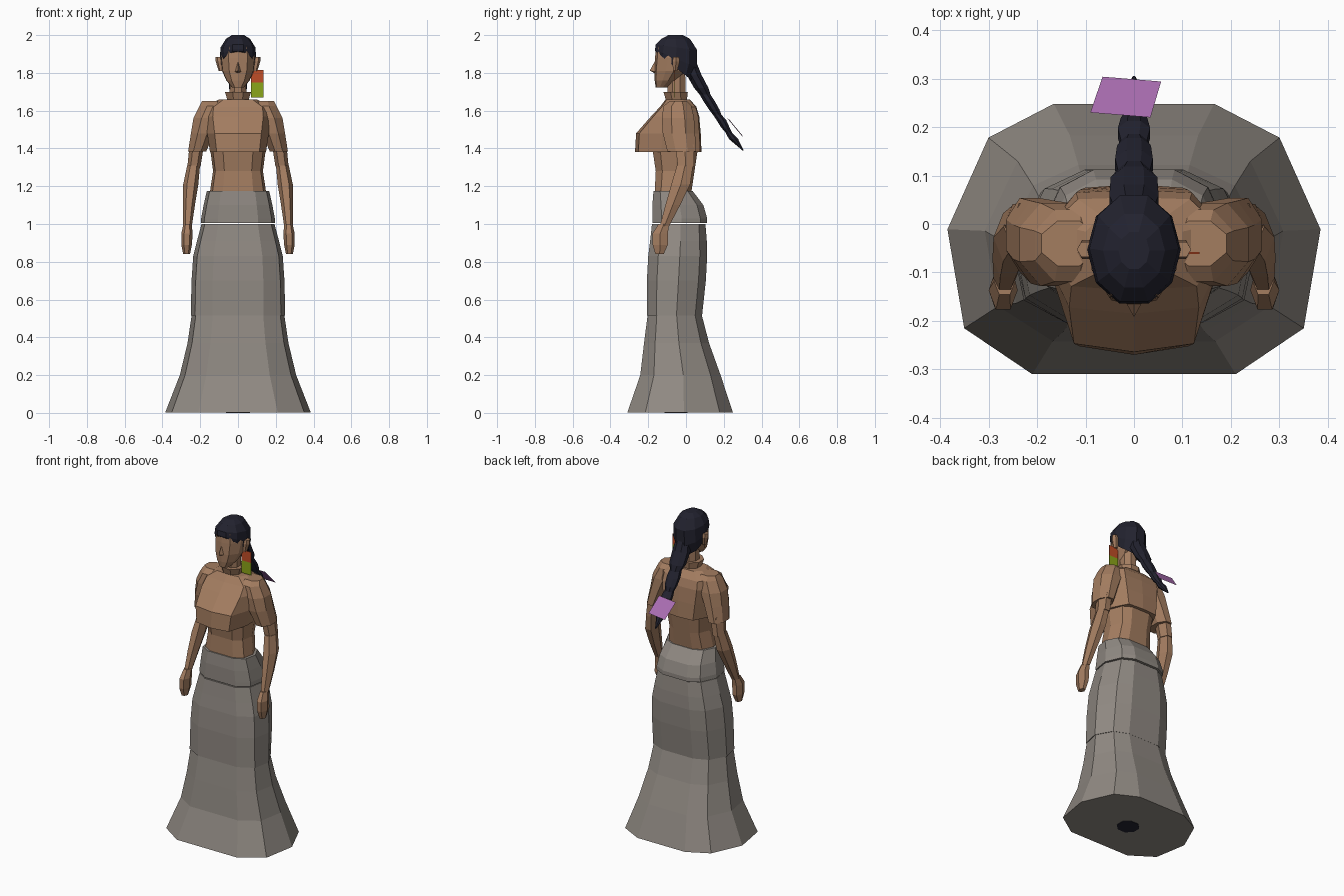
import bpy, bmesh, math


def material(name, r, g, b):
    m = bpy.data.materials.new(name)
    m.diffuse_color = (r, g, b, 1)
    return m


SKIN = material("warm_skin", 0.37, 0.205, 0.118)
CLOTH = material("grey_cloth", 0.28, 0.253, 0.226)
HAIR = material("dark_hair", 0.016, 0.016, 0.028)
LILAC = material("lilac_ribbon", 0.42, 0.16, 0.46)
RED = material("red_orange", 0.53, 0.075, 0.02)
GREEN = material("leaf_green", 0.26, 0.38, 0.01)


def mesh_object(name, verts, faces, mat):
    me = bpy.data.meshes.new(name)
    me.from_pydata(verts, [], faces)
    bm = bmesh.new()
    bm.from_mesh(me)
    bmesh.ops.recalc_face_normals(bm, faces=bm.faces)
    bm.to_mesh(me)
    bm.free()
    me.materials.append(mat)
    ob = bpy.data.objects.new(name, me)
    bpy.context.collection.objects.link(ob)
    return ob


def half_to_full(half):
    """Mirror a front-to-back half outline into a closed outline."""
    return half + [(-u, v) for u, v in reversed(half) if u > 1e-6]


def round_outline(n):
    return [(math.sin(a), 0.5 - 0.5 * math.cos(a))
            for a in [2 * math.pi * (i + 0.5) / n for i in range(n)]]


def loft(name, rings, outline, mat, side=1):
    """Ring: z, half width, front y, back y, optional centre x, optional drop towards the back."""
    verts, faces, n = [], [], len(outline)
    for ring in rings:
        z, hw, y0, y1, cx, drop = (list(ring) + [0, 0])[:6]
        verts += [(side * (cx + u * hw), y0 + v * (y1 - y0), z - drop * (v - 0.5))
                  for u, v in outline]
    for r in range(len(rings) - 1):
        for i in range(n):
            j = (i + 1) % n
            faces.append((r * n + i, r * n + j, (r + 1) * n + j, (r + 1) * n + i))
    faces.append(tuple(range(n)))
    faces.append(tuple(range((len(rings) - 1) * n, len(rings) * n)))
    return mesh_object(name, verts, faces, mat)


SKIRT = half_to_full([(0.545, 0), (0.91, 0.17), (1, 0.536), (0.78, 0.875), (0.43, 1)])
BUST = half_to_full([(0, 0), (0.76, 0.05), (1, 0.4), (1, 0.72), (0.68, 0.98), (0, 1)])
FACE = half_to_full([(0, 0), (0.55, 0.06), (0.95, 0.35), (1, 0.6), (0.6, 0.93), (0, 1)])
OCT, HEX = round_outline(8), round_outline(6)

# Three-tier skirt
loft("skirt_flare", [(0.003, 0.385, -0.31, 0.248), (0.2, 0.308, -0.242, 0.183),
                     (0.37, 0.267, -0.222, 0.122), (0.52, 0.245, -0.203, 0.083)], SKIRT, CLOTH)
loft("skirt_middle", [(0.515, 0.25, -0.207, 0.085), (0.7, 0.246, -0.207, 0.105),
                      (0.83, 0.237, -0.2, 0.112), (0.91, 0.217, -0.19, 0.11),
                      (1.0, 0.193, -0.18, 0.103)], SKIRT, CLOTH)
loft("skirt_waist", [(1.005, 0.197, -0.178, 0.112), (1.03, 0.195, -0.178, 0.112),
                     (1.1, 0.182, -0.178, 0.092), (1.175, 0.165, -0.172, 0.035)], SKIRT, CLOTH)
loft("base_peg", [(0, 0.068, -0.118, 0.012), (0.006, 0.068, -0.118, 0.012)], OCT, HAIR)

# Torso and chest
loft("waist", [(1.1, 0.155, -0.165, 0.03), (1.18, 0.147, -0.165, 0.03),
               (1.28, 0.132, -0.16, 0.045), (1.38, 0.145, -0.175, 0.06),
               (1.43, 0.14, -0.17, 0.06)], SKIRT, SKIN)
loft("chest", [(1.38, 0.148, -0.27, 0.082), (1.48, 0.163, -0.264, 0.078),
               (1.57, 0.176, -0.185, 0.07), (1.62, 0.17, -0.138, 0.055),
               (1.66, 0.1, -0.108, 0.02)], BUST, SKIN)
loft("collar", [(1.63, 0.078, -0.115, 0.02), (1.66, 0.062, -0.112, 0.01),
                (1.7, 0.075, -0.125, 0.015)], OCT, SKIN)
loft("neck", [(1.66, 0.048, -0.1, 0.0), (1.8, 0.046, -0.105, 0.0)], OCT, SKIN)

# Sleeves, arms, hands and ears on both sides
for side, label in ((1, "left"), (-1, "right")):
    loft(label + "_sleeve", [(1.65, 0.06, -0.09, 0.01, 0.135), (1.625, 0.075, -0.125, 0.035, 0.135),
                             (1.56, 0.08, -0.135, 0.05, 0.162), (1.48, 0.066, -0.13, 0.055, 0.188),
                             (1.385, 0.052, -0.105, 0.06, 0.216)], OCT, SKIN, side)
    loft(label + "_upper_arm", [(1.42, 0.038, -0.065, 0.05, 0.218),
                                (1.305, 0.035, -0.05, 0.048, 0.233)], HEX, SKIN, side)
    loft(label + "_forearm", [(1.31, 0.034, -0.055, 0.044, 0.235), (1.21, 0.04, -0.085, 0.03, 0.25),
                              (1.1, 0.032, -0.115, -0.025, 0.26),
                              (0.99, 0.023, -0.142, -0.085, 0.267)], HEX, SKIN, side)
    loft(label + "_hand", [(1.0, 0.022, -0.15, -0.085, 0.267), (0.95, 0.03, -0.183, -0.09, 0.27),
                           (0.89, 0.028, -0.183, -0.09, 0.272),
                           (0.84, 0.018, -0.165, -0.115, 0.272)], HEX, SKIN, side)
    loft(label + "_ear", [(1.81, 0.012, -0.07, -0.045, 0.09), (1.86, 0.022, -0.075, -0.03, 0.096),
                          (1.885, 0.018, -0.07, -0.035, 0.1)], HEX, SKIN, side)

# Head and nose
loft("head", [(1.722, 0.03, -0.16, -0.1), (1.76, 0.062, -0.166, -0.045), (1.81, 0.084, -0.168, 0.005),
              (1.88, 0.092, -0.164, 0.035), (1.94, 0.084, -0.158, 0.03)], FACE, SKIN)
mesh_object("nose", [(0, -0.16, 1.87), (0.018, -0.16, 1.805), (-0.018, -0.16, 1.805),
                     (0, -0.192, 1.812), (0, -0.16, 1.795)],
            [(0, 1, 3), (0, 3, 2), (1, 4, 3), (4, 2, 3), (0, 2, 4, 1)], SKIN)

# Hair cap and braid
loft("hair_cap", [(1.835, 0.09, -0.167, 0.04, 0, 0.165), (1.875, 0.097, -0.17, 0.064, 0, 0.1),
                  (1.935, 0.092, -0.166, 0.065, 0, 0.03), (1.98, 0.064, -0.135, 0.025),
                  (2.0, 0.032, -0.095, -0.015)], round_outline(10), HAIR)
loft("braid", [(1.85, 0.045, -0.01, 0.06), (1.79, 0.055, 0.0, 0.085), (1.72, 0.052, 0.04, 0.122),
               (1.685, 0.036, 0.07, 0.132), (1.65, 0.042, 0.09, 0.155), (1.605, 0.038, 0.12, 0.18),
               (1.58, 0.029, 0.14, 0.188), (1.55, 0.036, 0.16, 0.215), (1.51, 0.03, 0.185, 0.233),
               (1.485, 0.02, 0.208, 0.244), (1.45, 0.026, 0.225, 0.278),
               (1.39, 0.004, 0.298, 0.306)], OCT, HAIR)

# Ribbon plate across the braid end
mesh_object("braid_ribbon", [(-0.065, 0.304, 1.462), (0.056, 0.294, 1.468), (0.034, 0.22, 1.558),
                             (-0.09, 0.23, 1.552)], [(0, 1, 2, 3)], LILAC)

# Hanging ear ornament in two colours
for name, z0, z1, mat in (("ornament_top", 1.748, 1.815, RED), ("ornament_bottom", 1.67, 1.748, GREEN)):
    loft(name, [(z0, 0.033, -0.062, -0.058, 0.102), (z1, 0.033, -0.062, -0.058, 0.102)],
         [(1, 0), (1, 1), (-1, 1), (-1, 0)], mat)
